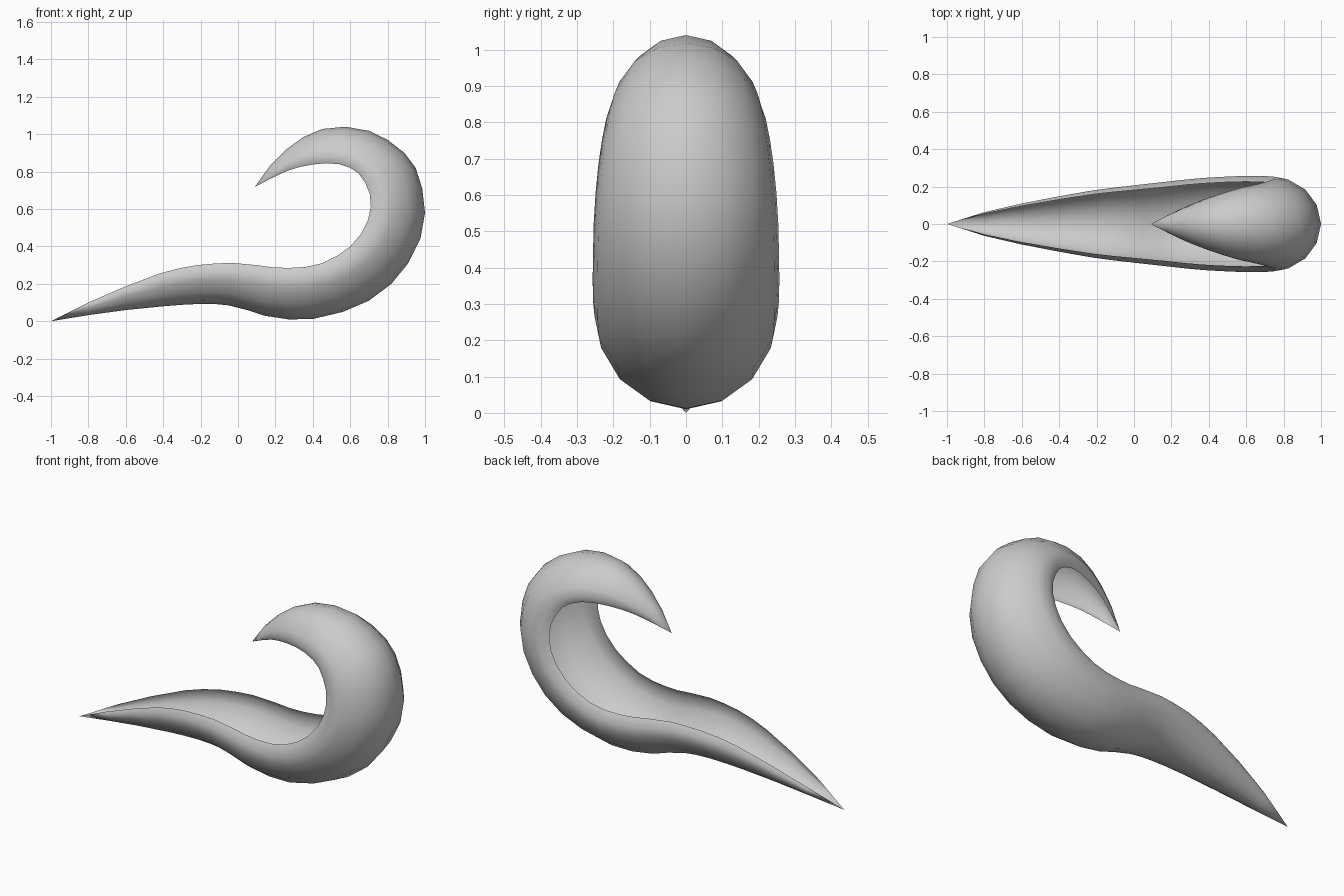
import bpy, bmesh
from math import radians

# Stations along the hook: outer x, outer z, lip x, lip z, half width
stations = [
    (-.80, .033, -.80, .10, .063), (-.60, .06, -.61, .183, .108),
    (-.40, .08, -.42, .255, .145), (-.30, .088, -.32, .282, .163),
    (-.20, .093, -.22, .30, .18), (-.12, .092, -.12, .309, .193),
    (-.05, .085, -.03, .312, .203), (.05, .06, .10, .30, .217),
    (.14, .03, .19, .288, .227), (.27, .01, .27, .285, .237),
    (.40, .012, .36, .29, .246), (.56, .05, .45, .31, .252),
    (.70, .11, .53, .35, .256), (.82, .20, .60, .40, .257),
    (.91, .31, .66, .47, .256), (.975, .44, .695, .54, .254),
    (1.0, .58, .71, .61, .249), (.985, .71, .705, .68, .241),
    (.95, .82, .68, .74, .231), (.89, .90, .645, .79, .22),
    (.80, .97, .60, .82, .207), (.70, 1.018, .54, .84, .193),
    (.575, 1.04, .47, .845, .17), (.45, 1.028, .40, .838, .144),
    (.35, .985, .33, .825, .116), (.26, .92, .265, .805, .087),
    (.17, .83, .19, .77, .05),
]
tips = [(-1, 0, 0), (.09, 0, .718)]

# Open trough cross-section with in-curled lips: (sideways, from back towards lips)
half = [(.41, .08), (.74, .29), (.95, .6), (1, .83), (.88, 1)]
section = [(-y, u) for y, u in reversed(half)] + [(0, 0)] + half

# Loft the section and close both pointed ends
bm = bmesh.new()
rings = []
for ox, oz, lx, lz, w in stations:
    rings.append([bm.verts.new((ox + u * (lx - ox), y * w, oz + u * (lz - oz)))
                  for y, u in section])
for a, b in zip(rings, rings[1:]):
    for i in range(len(section) - 1):
        bm.faces.new((a[i], b[i], b[i + 1], a[i + 1]))
for ring, tip, flip in ((rings[0], tips[0], False), (rings[-1], tips[1], True)):
    point = bm.verts.new(tip)
    for i in range(len(section) - 1):
        face = (ring[i], ring[i + 1], point)
        bm.faces.new(face[::-1] if flip else face)

mesh = bpy.data.meshes.new("curled_hook")
bm.to_mesh(mesh)
bm.free()
hook = bpy.data.objects.new("curled_hook", mesh)
bpy.context.collection.objects.link(hook)

# Smooth surface
bpy.context.view_layer.objects.active = hook
hook.select_set(True)
bpy.ops.object.shade_smooth_by_angle(angle=radians(60))
